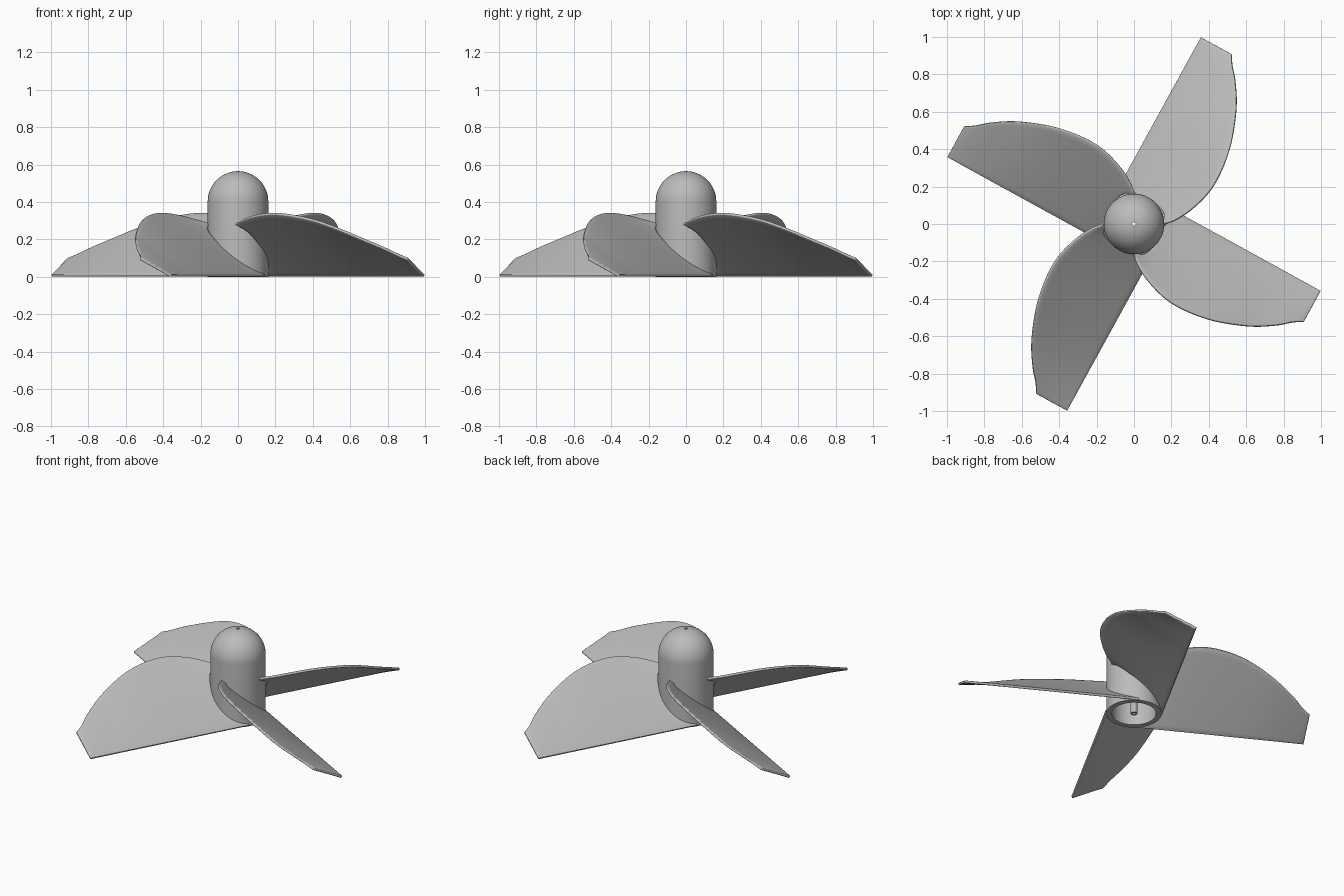
import bpy, bmesh, math

cube = bpy.data.objects.get("Cube")
if cube:
    bpy.data.objects.remove(cube, do_unlink=True)

grey = bpy.data.materials.new("plain grey")
grey.use_nodes = True
COLOUR = (0.5, 0.5, 0.5, 1)
grey.diffuse_color = COLOUR
grey.node_tree.nodes["Principled BSDF"].inputs["Base Color"].default_value = COLOUR


def finish(bm, name, angle):
    bmesh.ops.recalc_face_normals(bm, faces=bm.faces)
    mesh = bpy.data.meshes.new(name)
    bm.to_mesh(mesh)
    bm.free()
    mesh.materials.append(grey)
    obj = bpy.data.objects.new(name, mesh)
    bpy.context.collection.objects.link(obj)
    bpy.ops.object.select_all(action="DESELECT")
    obj.select_set(True)
    bpy.context.view_layer.objects.active = obj
    bpy.ops.object.shade_smooth_by_angle(angle=math.radians(angle))
    return obj


# Hub: hollow domed cylinder with a central shaft tube, turned from one closed profile
HUB, BORE, SHAFT, HOLE, SHOULDER = 0.162, 0.13, 0.02, 0.01, 0.403


def dome(radius, inner, steps=16):
    end = math.acos(inner / radius)
    return [(radius * math.cos(end * i / steps), SHOULDER + radius * math.sin(end * i / steps))
            for i in range(steps + 1)]


profile = ([(HUB, 0)] + dome(HUB, HOLE) + [(HOLE, 0), (SHAFT, 0)]
           + dome(BORE, SHAFT)[::-1] + [(BORE, 0)])
SEGMENTS = 64
bm = bmesh.new()
rings = []
for k in range(SEGMENTS):
    a = math.tau * k / SEGMENTS
    rings.append([bm.verts.new((r * math.cos(a), r * math.sin(a), z)) for r, z in profile])
for k in range(SEGMENTS):
    here, there = rings[k], rings[(k + 1) % SEGMENTS]
    for i in range(len(profile)):
        j = (i + 1) % len(profile)
        bm.faces.new((here[i], there[i], there[j], here[j]))
finish(bm, "hub", 35)

# Blade outline: distance along the straight edge, width, height of the curved edge
OUTLINE = [(0.079, 0.307, 0.28), (0.123, 0.347, 0.295), (0.219, 0.397, 0.318),
           (0.341, 0.433, 0.332), (0.458, 0.438, 0.325), (0.596, 0.419, 0.298),
           (0.713, 0.384, 0.257), (0.833, 0.333, 0.203), (0.943, 0.263, 0.148),
           (1.0, 0.215, 0.113), (1.047, 0.188, 0.09)]
TIP, TANGENT, ROOT, SWEEP = OUTLINE[-1][0], 0.164, 0.15, math.radians(-28.7)


def outline_at(s):
    # Smooth interpolation through the outline points
    if s <= OUTLINE[0][0]:
        return OUTLINE[0][1:]
    n = len(OUTLINE)
    i = next((k for k in range(n - 1) if s <= OUTLINE[k + 1][0]), n - 2)
    a, b = OUTLINE[i], OUTLINE[i + 1]
    before, after = OUTLINE[max(i - 1, 0)], OUTLINE[min(i + 2, n - 1)]
    h = b[0] - a[0]
    t = (s - a[0]) / h
    values = []
    for c in (1, 2):
        m0 = (b[c] - before[c]) / (b[0] - before[0]) * h
        m1 = (after[c] - a[c]) / (after[0] - a[0]) * h
        values.append((2*t**3 - 3*t*t + 1) * a[c] + (t**3 - 2*t*t + t) * m0
                      + (3*t*t - 2*t**3) * b[c] + (t**3 - t*t) * m1)
    return values


def make_blade(name, turn, rows=48, columns=16):
    bm = bmesh.new()
    grid = []
    for j in range(columns + 1):
        t = j / columns
        # The root follows the hub wall
        start = math.sqrt(max(0, ROOT**2 - (t * OUTLINE[0][1] - TANGENT)**2))
        line = []
        for i in range(rows + 1):
            s = start + (TIP - start) * i / rows
            width, height = outline_at(s)
            side = TANGENT - t * width
            a = SWEEP + turn
            line.append(bm.verts.new((s * math.cos(a) - side * math.sin(a),
                                      s * math.sin(a) + side * math.cos(a),
                                      0.006 + t * height)))
        grid.append(line)
    for j in range(columns):
        for i in range(rows):
            bm.faces.new((grid[j][i], grid[j + 1][i], grid[j + 1][i + 1], grid[j][i + 1]))
    blade = finish(bm, name, 40)
    thick = blade.modifiers.new("thickness", "SOLIDIFY")
    thick.thickness = 0.015
    thick.offset = 0
    bevel = blade.modifiers.new("soft edge", "BEVEL")
    bevel.width = 0.004
    bevel.segments = 2
    bevel.limit_method = "ANGLE"
    bevel.angle_limit = math.radians(50)


# Four equal blades around the hub
for k, side in enumerate(("left", "back", "right", "front")):
    make_blade(side + "_blade", k * math.pi / 2)
